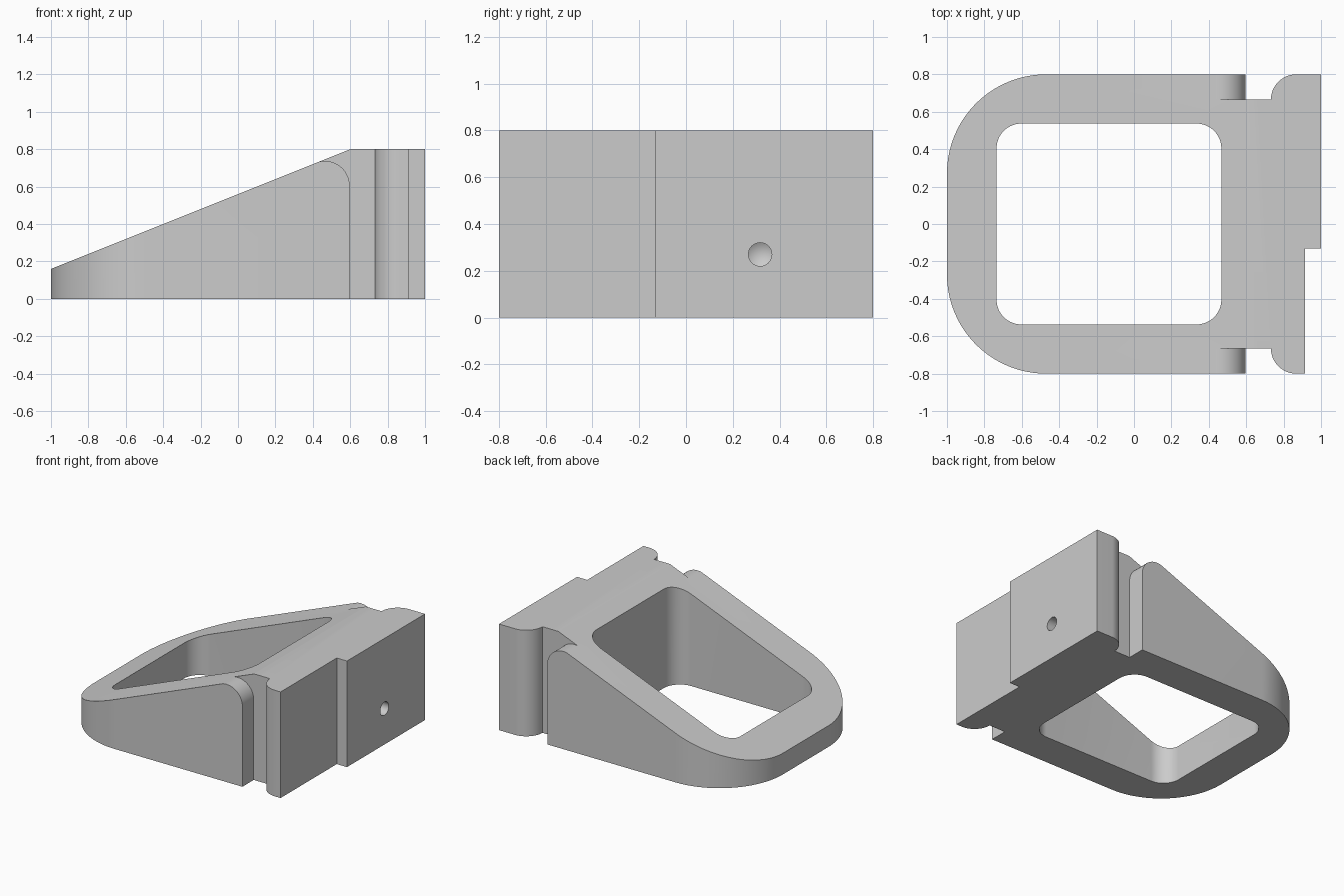
import bpy, bmesh, math
from mathutils import Vector

default = bpy.data.objects.get("Cube")
if default:
    bpy.data.objects.remove(default, do_unlink=True)

grey = bpy.data.materials.new("plain grey")
grey.use_nodes = True
grey.diffuse_color = (0.6, 0.6, 0.6, 1)
grey.node_tree.nodes["Principled BSDF"].inputs["Base Color"].default_value = grey.diffuse_color


def arc(cx, cy, r, start, end, steps=16):
    """Points on a circular arc, angles in degrees."""
    angles = [math.radians(start + (end - start) * i / steps) for i in range(steps + 1)]
    return [(cx + r * math.cos(a), cy + r * math.sin(a)) for a in angles]


def prism(name, points, to_3d, depth):
    """Extrude a flat profile along the depth vector."""
    bm = bmesh.new()
    face = bm.faces.new([bm.verts.new(to_3d(*p)) for p in points])
    extruded = bmesh.ops.extrude_face_region(bm, geom=[face])["geom"]
    bmesh.ops.translate(bm, vec=Vector(depth),
                        verts=[v for v in extruded if isinstance(v, bmesh.types.BMVert)])
    bmesh.ops.recalc_face_normals(bm, faces=bm.faces)
    mesh = bpy.data.meshes.new(name)
    bm.to_mesh(mesh)
    bm.free()
    mesh.materials.append(grey)
    obj = bpy.data.objects.new(name, mesh)
    bpy.context.collection.objects.link(obj)
    return obj


def combine(body, cutter, operation):
    """Apply a boolean and drop the cutter."""
    mod = body.modifiers.new("cut", 'BOOLEAN')
    mod.operation, mod.object, mod.solver = operation, cutter, 'EXACT'
    bpy.ops.object.select_all(action='DESELECT')
    bpy.context.view_layer.objects.active = body
    body.select_set(True)
    bpy.ops.object.modifier_apply(modifier=mod.name)
    bpy.data.objects.remove(cutter, do_unlink=True)


WIDTH, CORE, LIP = 0.8, 0.665, 0.135   # half width, slot floor, lip radius
SLOT_A, SLOT_B = 0.597, 0.732          # slot edges along x
BIG = 0.53                             # rounded nose radius

# Plan outline: rounded nose, two side slots, rounded lips, stepped end
outline = (arc(-1 + BIG, WIDTH - BIG, BIG, 180, 90, 32)
           + [(SLOT_A, WIDTH), (SLOT_A, CORE)]
           + arc(SLOT_B + LIP, CORE, LIP, 180, 90)
           + [(1, WIDTH), (1, -0.13), (0.915, -0.13), (0.915, -WIDTH)]
           + arc(SLOT_B + LIP, -CORE, LIP, 270, 180)
           + [(SLOT_A, -CORE), (SLOT_A, -WIDTH)]
           + arc(-1 + BIG, -WIDTH + BIG, BIG, 270, 180, 32))
body = prism("wedge_bracket", outline, lambda x, y: (x, y, 0), (0, 0, 1))

# Sloping top
side = [(-1.1, -0.1), (1.1, -0.1), (1.1, 0.8), (0.6, 0.8), (-1.1, 0.12)]
combine(body, prism("slope", side, lambda x, z: (x, -1, z), (0, 2, 0)), 'INTERSECT')
combine(body, prism("base", [(-2, -2), (2, -2), (2, 0), (-2, 0)],
                    lambda x, z: (x, -1, z), (0, 2, 0)), 'DIFFERENCE')

# Window through the middle
R = 0.133
window = (arc(0.467 - R, 0.537 - R, R, 0, 90) + arc(-0.735 + R, 0.537 - R, R, 90, 180)
          + arc(-0.735 + R, -0.537 + R, R, 180, 270) + arc(0.467 - R, -0.537 + R, R, 270, 360))
combine(body, prism("window", window, lambda x, y: (x, y, -0.2), (0, 0, 1.5)), 'DIFFERENCE')

# Rounded upper ends of the two side rails
tilt = 90 + math.degrees(math.atan(0.4))
corner = arc(SLOT_A - R, 0.604, R, 0, tilt) + [(0.42, 0.9), (0.66, 0.9), (0.66, 0.604)]
for sign in (1, -1):
    combine(body, prism("rail_end", corner, lambda x, z: (x, sign * CORE, z),
                        (0, sign * 0.3, 0)), 'DIFFERENCE')

# Drilled hole with a conical tip, opening on the flat end
bpy.ops.mesh.primitive_cylinder_add(vertices=32, radius=0.05, depth=0.4,
                                    location=(1.0, 0.317, 0.27),
                                    rotation=(0, -math.pi / 2, 0))
drill = bpy.context.object
bm = bmesh.new()
bm.from_mesh(drill.data)
tip_face = max(bm.faces, key=lambda f: f.calc_center_median().z)
tip = bmesh.ops.poke(bm, faces=[tip_face])["verts"][0]
tip.co.z += 0.03
bm.to_mesh(drill.data)
bm.free()
drill.data.materials.append(grey)
combine(body, drill, 'DIFFERENCE')

bpy.ops.object.shade_smooth_by_angle(angle=math.radians(25))
